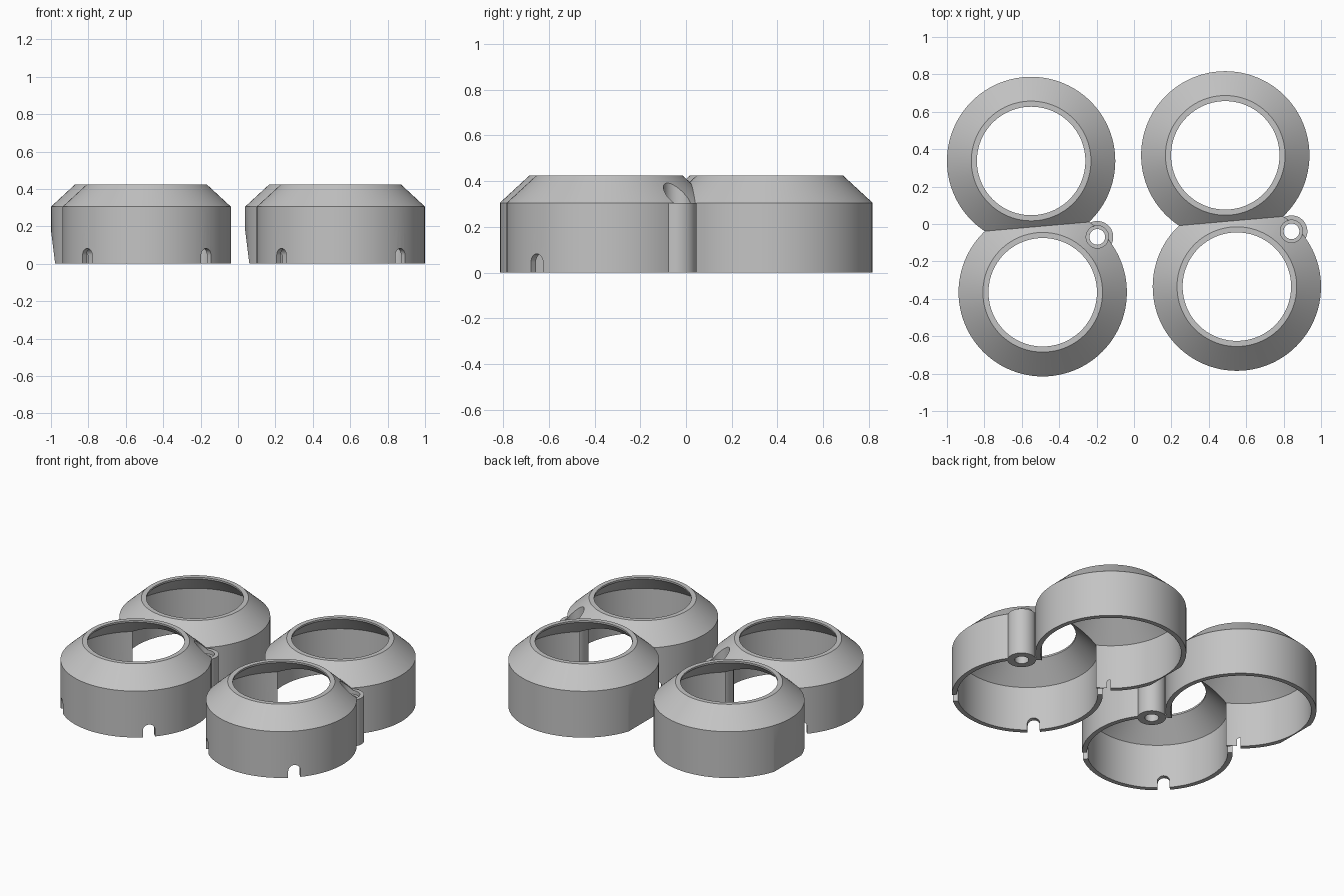
import bpy, bmesh, math
from mathutils import Matrix, Vector

cube = bpy.data.objects.get("Cube")
if cube:
    bpy.data.objects.remove(cube, do_unlink=True)

SEGMENTS = 96
R = 0.45                       # outer radius of a ring
BACK = Vector((-0.55, 0.337, 0))
FRONT = Vector((-0.488, -0.365, 0))
POST = FRONT + Vector((0.292, 0.296, 0))
PAIR_OFFSET = Vector((1.038, 0.03, 0))

grey = bpy.data.materials.new("plain_grey")
grey.use_nodes = True
grey.diffuse_color = (0.55, 0.55, 0.55, 1)
grey.node_tree.nodes["Principled BSDF"].inputs["Base Color"].default_value = grey.diffuse_color


def finish(name, bm, matrix):
    bmesh.ops.recalc_face_normals(bm, faces=bm.faces)
    bm.transform(matrix)
    mesh = bpy.data.meshes.new(name)
    bm.to_mesh(mesh)
    bm.free()
    mesh.materials.append(grey)
    obj = bpy.data.objects.new(name, mesh)
    bpy.context.collection.objects.link(obj)
    return obj


def lathe(name, profile, centre, segments=SEGMENTS):
    """Closed solid turned about a vertical axis from (radius, z) points."""
    bm = bmesh.new()
    rings = []
    for r, z in profile:
        angles = [math.tau * i / segments for i in range(segments)]
        rings.append([bm.verts.new((r * math.cos(a), r * math.sin(a), z)) for a in angles])
    for low, high in zip(rings, rings[1:]):
        for i in range(segments):
            j = (i + 1) % segments
            bm.faces.new((low[i], low[j], high[j], high[i]))
    bm.faces.new(rings[0])
    bm.faces.new(rings[-1])
    return finish(name, bm, Matrix.Translation(centre))


def prism(name, outline, y0, y1, matrix):
    """Solid extruded along y from an (x, z) outline."""
    bm = bmesh.new()
    face = bm.faces.new([bm.verts.new((x, y0, z)) for x, z in outline])
    moved = bmesh.ops.extrude_face_region(bm, geom=[face])["geom"]
    bmesh.ops.translate(bm, vec=(0, y1 - y0, 0),
                        verts=[v for v in moved if isinstance(v, bmesh.types.BMVert)])
    return finish(name, bm, matrix)


def combine(obj, other, operation):
    """Boolean the other solid into obj, then discard it."""
    mod = obj.modifiers.new("combine", 'BOOLEAN')
    mod.operation = operation
    mod.solver = 'EXACT'
    mod.object = other
    bpy.context.view_layer.objects.active = obj
    bpy.ops.object.modifier_apply(modifier=mod.name)
    bpy.data.objects.remove(other, do_unlink=True)


# Outer body: two overlapping bevelled rings and a screw post
OUTER = [(R, 0), (R, 0.305), (0.32, 0.425)]
HOLLOW = [(0.42, -0.1), (0.42, 0.292), (0.29, 0.414), (0.29, 0.55)]
housing = lathe("right_double_ring", OUTER, BACK)
combine(housing, lathe("front_ring", OUTER, FRONT), 'UNION')
combine(housing, lathe("screw_post", [(0.085, 0), (0.085, 0.305)], POST, 48), 'UNION')

# Hollow interior, leaving the post solid
hollow = lathe("hollow", HOLLOW, BACK)
combine(hollow, lathe("front_hollow", HOLLOW, FRONT), 'UNION')
combine(hollow, lathe("post_core", [(0.085, -0.2), (0.085, 0.7)], POST, 48), 'DIFFERENCE')
combine(housing, hollow, 'DIFFERENCE')

# Counterbored screw hole
BORE = [(0.042, -0.1), (0.042, 0.28), (0.06, 0.28), (0.06, 0.6)]
combine(housing, lathe("bore", BORE, POST, 48), 'DIFFERENCE')

# Arched notches in the lower edge of the front ring
w = 0.037
arch = [(-w, -0.05)] + [(-w * math.cos(math.pi * i / 12), 0.045 + w * math.sin(math.pi * i / 12))
                        for i in range(13)] + [(w, -0.05)]
for angle in (135, 225, 315):
    place = Matrix.Translation(FRONT) @ Matrix.Rotation(math.radians(angle - 90), 4, 'Z')
    combine(housing, prism("notch", arch, 0.37, 0.5, place), 'DIFFERENCE')

# Slanted flat at the lower outer side of the back ring
slant = [(-R - 0.005, 0.22), (-R + 0.0275, -0.04), (-0.6, -0.04), (-0.6, 0.22)]
combine(housing, prism("slant", slant, -0.4, 0.4, Matrix.Translation(BACK)), 'DIFFERENCE')

# Smooth round walls with sharp edges
bpy.ops.object.select_all(action='DESELECT')
housing.select_set(True)
bpy.context.view_layer.objects.active = housing
bpy.ops.object.shade_smooth_by_angle(angle=math.radians(25))

# Second identical housing
twin = housing.copy()
twin.data = housing.data.copy()
twin.name = "left_double_ring"
twin.location = PAIR_OFFSET
bpy.context.collection.objects.link(twin)
